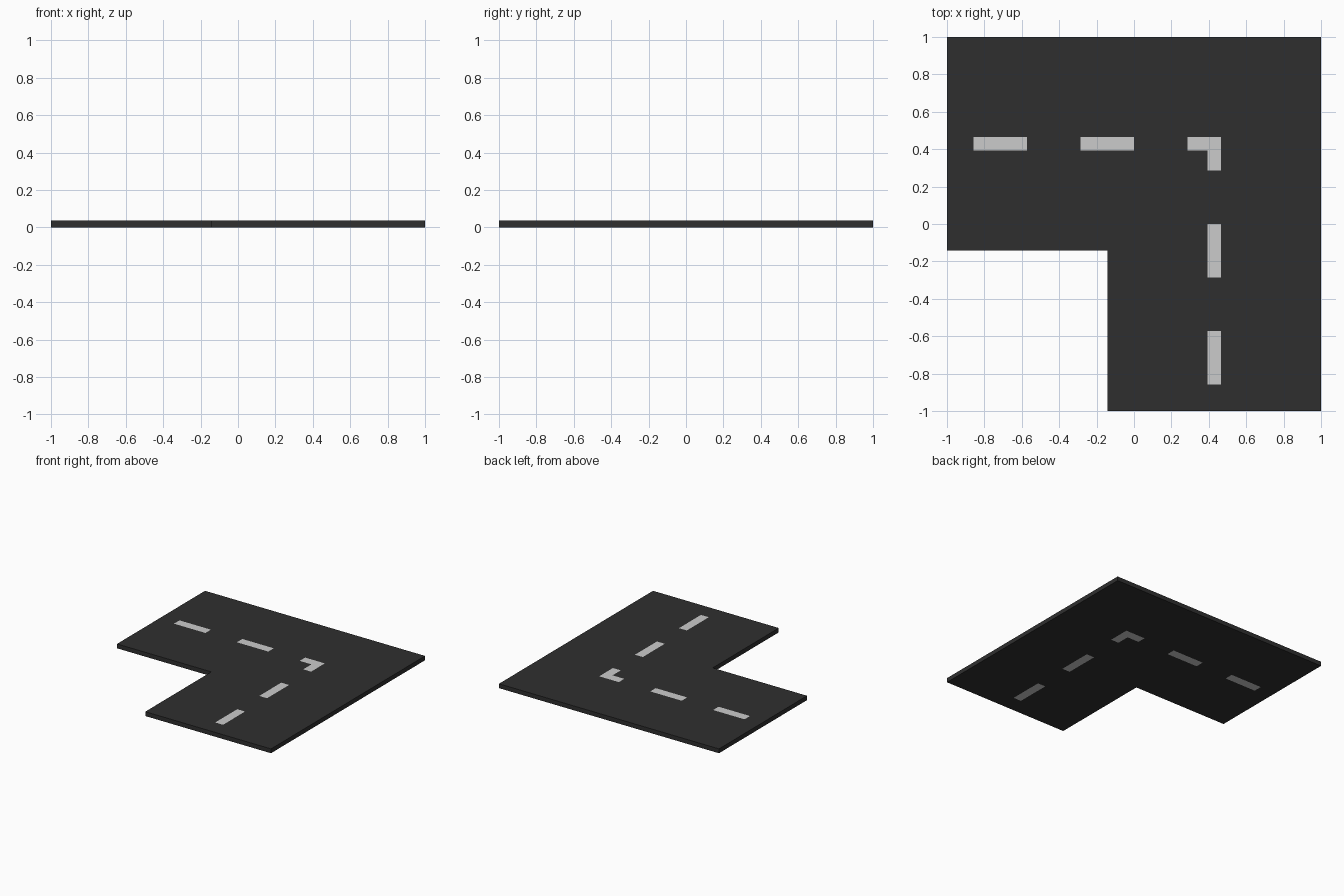
import bpy
import bmesh

if "Cube" in bpy.data.objects:
    bpy.data.objects.remove(bpy.data.objects["Cube"])

U = 1 / 28          # one grid step of the design
THICK = U           # slab thickness


def material(name, value):
    mat = bpy.data.materials.new(name)
    mat.diffuse_color = (value, value, value, 1)
    mat.use_nodes = True
    mat.node_tree.nodes["Principled BSDF"].inputs["Base Color"].default_value = mat.diffuse_color
    return mat


# Lane dashes along one arm (x0, x1, y0, y1 in grid steps)
arm = [(-24, -16, 11, 13), (-8, 0, 11, 13), (8, 13, 11, 13)]
# The other arm is the same set mirrored across the diagonal
dashes = arm + [(y0, y1, x0, x1) for x0, x1, y0, y1 in arm]


def is_dash(x, y):
    return any(x0 < x < x1 and y0 < y < y1 for x0, x1, y0, y1 in dashes)


def is_road(x, y):
    return x > -4 or y > -4


# L-shaped slab, divided only along the outline and the dash edges
cuts = sorted({-28, -4, 28} | {c for d in dashes for c in d})
bm = bmesh.new()
verts = {(x, y): bm.verts.new((x * U, y * U, 0)) for x in cuts for y in cuts}
for x0, x1 in zip(cuts, cuts[1:]):
    for y0, y1 in zip(cuts, cuts[1:]):
        cx, cy = (x0 + x1) / 2, (y0 + y1) / 2
        if is_road(cx, cy):
            face = bm.faces.new([verts[p] for p in
                                 ((x0, y0), (x1, y0), (x1, y1), (x0, y1))])
            face.material_index = int(is_dash(cx, cy))
bmesh.ops.delete(bm, geom=[v for v in bm.verts if not v.link_faces],
                 context='VERTS')

# Thicken, the dashes run through to the underside
top = bmesh.ops.extrude_face_region(bm, geom=bm.faces[:], use_keep_orig=True)
bmesh.ops.translate(bm, vec=(0, 0, THICK),
                    verts=[g for g in top['geom']
                           if isinstance(g, bmesh.types.BMVert)])
bmesh.ops.recalc_face_normals(bm, faces=bm.faces[:])

mesh = bpy.data.meshes.new("road_corner")
bm.to_mesh(mesh)
bm.free()
mesh.materials.append(material("asphalt", 0.028))
mesh.materials.append(material("lane_paint", 0.6))
road = bpy.data.objects.new("road_corner", mesh)
bpy.context.collection.objects.link(road)
